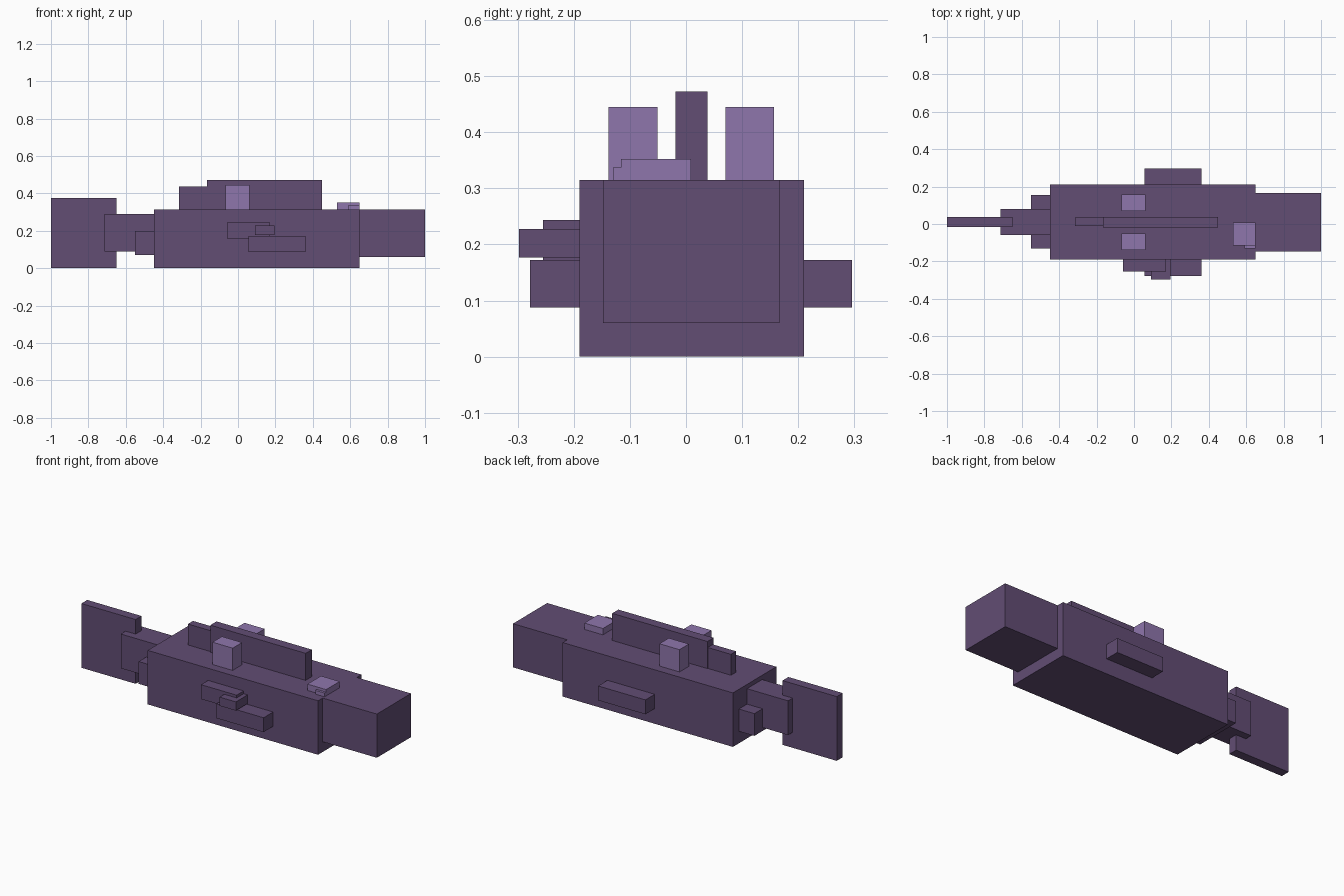
import bpy
import bmesh

cube = bpy.data.objects.get("Cube")
if cube:
    bpy.data.objects.remove(cube, do_unlink=True)


def material(name, rgb):
    m = bpy.data.materials.new(name)
    m.use_nodes = True
    m.diffuse_color = (*rgb, 1)
    m.node_tree.nodes["Principled BSDF"].inputs["Base Color"].default_value = (*rgb, 1)
    return m


dark = material("dark purple", (0.122, 0.074, 0.174))
light = material("light purple", (0.275, 0.181, 0.413))


def box(name, x, y, z, mat=dark):
    """Flat-sided block spanning the given (low, high) ranges."""
    bm = bmesh.new()
    bmesh.ops.create_cube(bm, size=1)
    for v in bm.verts:
        for i, (lo, hi) in enumerate((x, y, z)):
            v.co[i] = hi if v.co[i] > 0 else lo
    mesh = bpy.data.meshes.new(name)
    bm.to_mesh(mesh)
    bm.free()
    mesh.materials.append(mat)
    bpy.context.collection.objects.link(bpy.data.objects.new(name, mesh))


TOP = 0.315  # height of the back

# Body, head and tail
box("body", (-0.45, 0.65), (-0.19, 0.21), (0, TOP))
box("head", (0.65, 1), (-0.148, 0.167), (0.06, TOP))
box("tail_base", (-0.715, -0.45), (-0.06, 0.08), (0.09, 0.29))
box("tail_side_fins", (-0.55, -0.45), (-0.13, 0.155), (0.07, 0.2))
box("tail_fin", (-1, -0.65), (-0.016, 0.038), (0, 0.375))

# Ridge along the back
box("back_ridge", (-0.165, 0.45), (-0.019, 0.038), (TOP, 0.473))
box("rear_ridge", (-0.315, -0.165), (-0.012, 0.035), (TOP, 0.437))

# Light blocks on the back
for side, y in (("right", (-0.138, -0.051)), ("left", (0.07, 0.157))):
    box(side + "_back_block", (-0.068, 0.062), y, (TOP, 0.445), light)
box("brow_block", (0.53, 0.65), (-0.116, 0.009), (TOP, 0.352), light)
box("brow_step", (0.59, 0.65), (-0.13, -0.116), (TOP, 0.337), light)

# Side fins
box("right_fin", (0.055, 0.36), (-0.278, -0.19), (0.088, 0.172))
box("left_fin", (0.055, 0.36), (0.21, 0.296), (0.088, 0.172))
box("right_upper_fin", (-0.06, 0.17), (-0.255, -0.19), (0.16, 0.244))
box("right_fin_knob", (0.09, 0.195), (-0.298, -0.19), (0.177, 0.228))
